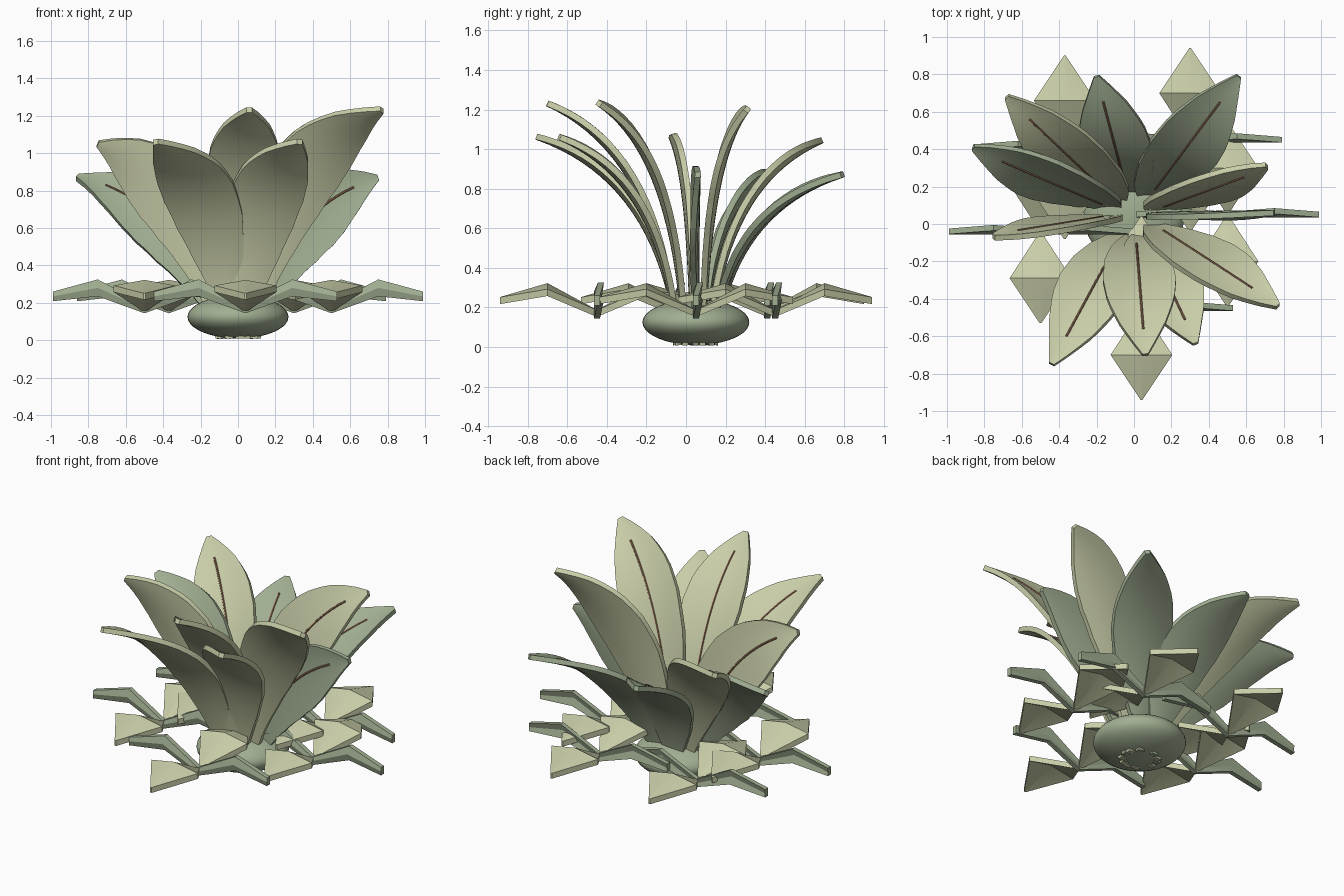
import bpy, bmesh, math
from mathutils import Vector

cube = bpy.data.objects.get("Cube")
if cube:
    bpy.data.objects.remove(cube)


def material(name, rgb):
    m = bpy.data.materials.new(name)
    m.use_nodes = True
    m.diffuse_color = (*rgb, 1)
    m.node_tree.nodes["Principled BSDF"].inputs["Base Color"].default_value = (*rgb, 1)
    return m


PALE = material("pale_leaf_green", (0.58, 0.61, 0.39))
GREEN = material("sage_green", (0.36, 0.43, 0.29))
BROWN = material("rib_brown", (0.32, 0.17, 0.10))
CENTRE = Vector((0, 0.05, 0))


def finish(name, bm, mat, angle=35):
    bmesh.ops.recalc_face_normals(bm, faces=bm.faces)
    mesh = bpy.data.meshes.new(name)
    bm.to_mesh(mesh)
    bm.free()
    mesh.materials.append(mat)
    obj = bpy.data.objects.new(name, mesh)
    bpy.context.collection.objects.link(obj)
    bpy.ops.object.select_all(action='DESELECT')
    obj.select_set(True)
    bpy.context.view_layer.objects.active = obj
    bpy.ops.object.shade_smooth_by_angle(angle=math.radians(angle))
    return obj


def loft(bm, rings):
    """Skin closed rings into a capped solid."""
    rows = [[bm.verts.new(p) for p in ring] for ring in rings]
    n = len(rows[0])
    for a, b in zip(rows, rows[1:]):
        for i in range(n):
            j = (i + 1) % n
            bm.faces.new((a[i], a[j], b[j], b[i]))
    bm.faces.new(rows[0])
    bm.faces.new(rows[-1])


def blade_ring(p, side, normal, half, thick, cup, steps):
    """Closed section of a thin blade: upper side, then lower side."""
    us = [2 * i / steps - 1 for i in range(steps + 1)]
    mid = [p + side * (half * u) + normal * (cup * u * u) for u in us]
    return [q + normal * thick / 2 for q in mid] + [q - normal * thick / 2 for q in reversed(mid)]


def interpolate(table, t):
    for (t0, w0), (t1, w1) in zip(table, table[1:]):
        if t <= t1:
            s = (t - t0) / (t1 - t0)
            return w0 + (w1 - w0) * s
    return table[-1][1]


LEAF_WIDTH = [(0, .02), (.15, .07), (.3, .135), (.45, .18), (.6, .195),
              (.72, .18), (.84, .13), (.93, .07), (1, .015)]


def leaf_frame(tip, t):
    """Point, side and inward normal on an arching leaf; blades turn about x only."""
    out = Vector((tip.x, tip.y - CENTRE.y, 0)).normalized()
    start = CENTRE + out * 0.1 + Vector((0, 0, 0.01))
    ctrl = start.lerp(tip, 0.12)
    ctrl.z = tip.z * 0.79
    p = start * (1 - t) ** 2 + ctrl * (2 * t * (1 - t)) + tip * t * t
    tan = ((ctrl - start) * (1 - t) + (tip - ctrl) * t).normalized()
    s = 1 if tan.y < 0 else -1
    normal = Vector((0, tan.z, -tan.y)).normalized() * s
    return p, tan.cross(normal).normalized(), normal


def leaf(name, tip, mat):
    tip = Vector(tip)
    bm = bmesh.new()
    rings = []
    for i in range(21):
        t = i / 20
        p, side, normal = leaf_frame(tip, t)
        half = interpolate(LEAF_WIDTH, t)
        rings.append(blade_ring(p, side, normal, half, 0.03, 0.1 * half, 6))
    loft(bm, rings)
    finish(name, bm, mat)

    # raised rib along the inner face
    bm = bmesh.new()
    rings = []
    for i in range(15):
        p, side, normal = leaf_frame(tip, 0.25 + 0.63 * i / 14)
        c = p + normal * 0.016
        rings.append([c + (side * math.cos(a) + normal * math.sin(a)) * 0.006
                      for a in (k * math.tau / 6 for k in range(6))])
    loft(bm, rings)
    finish(name + "_rib", bm, BROWN)


# Three whorls of arching leaves
whorls = {
    "inner_leaf": (PALE, [(.77, -.44, 1.23), (.06, -.70, 1.23), (.71, .31, 1.20)]),
    "middle_leaf": (PALE, [(-.44, -.75, 1.06), (.33, -.64, 1.06),
                           (-.75, -.07, 1.05), (-.68, .68, 1.04)]),
    "outer_leaf": (GREEN, [(.75, .06, .87), (.56, .79, .87),
                           (-.86, .41, .87), (-.20, .79, .87)]),
}
for name, (mat, tips) in whorls.items():
    for i, tip in enumerate(tips):
        leaf(f"{name}_{i + 1}", tip, mat)

# Squashed bulb at the foot
bm = bmesh.new()
bmesh.ops.create_uvsphere(bm, u_segments=40, v_segments=20, radius=1)
for v in bm.verts:
    v.co = Vector((v.co.x * .27, v.co.y * .27, v.co.z * .115 + .125)) + CENTRE
finish("bulb", bm, GREEN, 60)

# Ground rosettes: wide folded kites along y, narrow upright blades along x
STATIONS = [(0, .17, .02), (.25, .305, 1), (.49, .235, .03)]


def rosette(index, x, y):
    for s, label in ((-1, "front"), (1, "back")):
        bm = bmesh.new()
        rings = []
        for d, z, w in STATIONS:
            rings.append(blade_ring(Vector((x, y + s * d, z)), Vector((1, 0, 0)),
                                    Vector((0, 0, 1)), .165 * w, .035, -.03 * w, 2))
        loft(bm, rings)
        finish(f"rosette_{index}_{label}_petal", bm, PALE, 20)
    for s, label in ((-1, "right"), (1, "left")):
        bm = bmesh.new()
        rings = []
        for d, z, w in STATIONS:
            rings.append(blade_ring(Vector((x + s * d, y, z - .025 * w)), Vector((0, 0, 1)),
                                    Vector((0, 1, 0)), .025 + .02 * w, .03, .02 * w, 2))
        loft(bm, rings)
        finish(f"rosette_{index}_{label}_petal", bm, GREEN, 20)


for i, (x, y) in enumerate([(.04, -.45), (.50, .05), (-.50, -.04), (-.37, .41), (.30, .45)]):
    rosette(i + 1, x, y)
